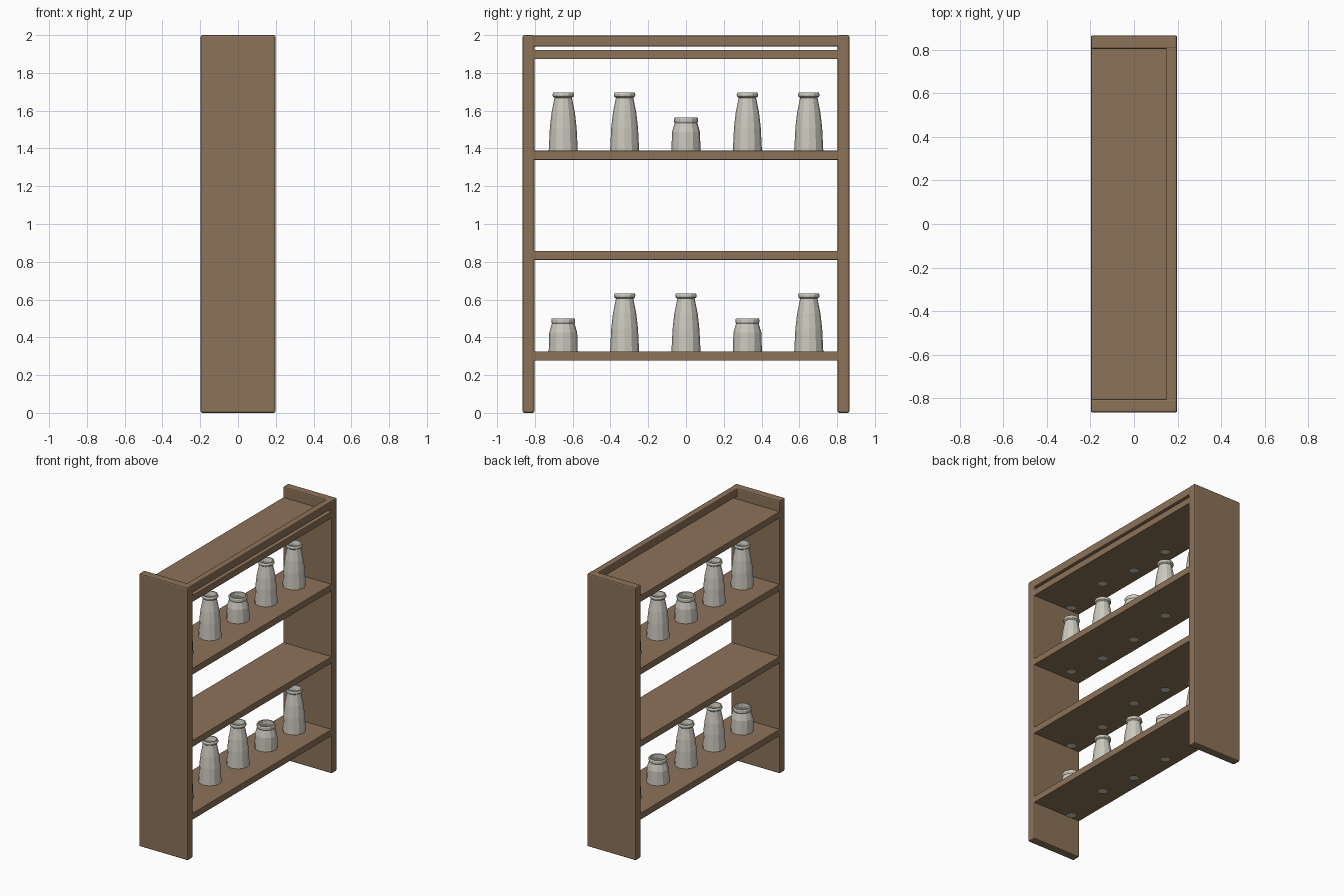
import bpy
import bmesh
import math

if "Cube" in bpy.data.objects:
    bpy.data.objects.remove(bpy.data.objects["Cube"], do_unlink=True)


def material(name, color):
    mat = bpy.data.materials.new(name)
    mat.use_nodes = True
    mat.diffuse_color = color
    mat.node_tree.nodes["Principled BSDF"].inputs["Base Color"].default_value = color
    return mat


wood = material("brown wood", (0.262, 0.170, 0.098, 1))
glass = material("pale grey glass", (0.60, 0.58, 0.51, 1))


def add_object(name, bm, mat):
    bmesh.ops.recalc_face_normals(bm, faces=bm.faces)
    mesh = bpy.data.meshes.new(name)
    bm.to_mesh(mesh)
    bm.free()
    mesh.materials.append(mat)
    obj = bpy.data.objects.new(name, mesh)
    bpy.context.collection.objects.link(obj)
    return obj


def board(name, low, high, bevel):
    """Box between two corners with rounded edges."""
    bm = bmesh.new()
    bmesh.ops.create_cube(bm, size=1)
    for v in bm.verts:
        v.co = [(a + b) / 2 + c * (b - a) for a, b, c in zip(low, high, v.co)]
    obj = add_object(name, bm, wood)
    mod = obj.modifiers.new("rounded edges", "BEVEL")
    mod.width = bevel
    mod.segments = 2
    return obj


SIDES = 12


def jar(name, profile, y, z):
    """Faceted open jar lathed from (radius, height) pairs."""
    bm = bmesh.new()
    rings = []
    for radius, height in profile:
        ring = []
        for i in range(SIDES):
            a = math.tau * i / SIDES
            ring.append(bm.verts.new((radius * math.cos(a), y + radius * math.sin(a), z + height)))
        rings.append(ring)
    for lower, upper in zip(rings, rings[1:]):
        for i in range(SIDES):
            j = (i + 1) % SIDES
            bm.faces.new((lower[i], lower[j], upper[j], upper[i]))
    bm.faces.new(rings[0])
    bm.faces.new(rings[-1])
    return add_object(name, bm, glass)


def disc(name, y, z):
    bm = bmesh.new()
    bmesh.ops.create_circle(bm, cap_ends=True, radius=0.036, segments=SIDES)
    bmesh.ops.translate(bm, verts=bm.verts, vec=(0, y, z))
    return add_object(name, bm, glass)


# Side panels
board("right_end_panel", (-0.198, -0.865, 0), (0.198, -0.803, 2), 0.009)
board("left_end_panel", (-0.198, 0.803, 0), (0.198, 0.865, 2), 0.009)

# Shelves run through the side panels
for i, top in enumerate((0.325, 0.858, 1.388, 1.921)):
    board(f"shelf_{i + 1}", (-0.196, -0.863, top - 0.048), (0.196, 0.863, top), 0.003)

# Rail along one long edge above the top shelf
board("top_rail", (0.148, -0.86, 1.94), (0.196, 0.86, 1.998), 0.006)

# Jars: outside from base to lip, then down the inside
TALL = [(0.077, 0), (0.071, 0.12), (0.062, 0.2), (0.046, 0.28), (0.055, 0.287),
        (0.057, 0.297), (0.053, 0.308), (0.045, 0.308), (0.039, 0.28),
        (0.056, 0.2), (0.068, 0.01)]
SHORT = [(0.077, 0), (0.074, 0.1), (0.06, 0.148), (0.063, 0.155), (0.063, 0.17),
         (0.059, 0.176), (0.052, 0.176), (0.052, 0.148), (0.067, 0.1), (0.069, 0.01)]

PITCH = 0.325
for row, z, kinds in (("lower", 0.325, "STTST"), ("upper", 1.388, "TTSTT")):
    for i, kind in enumerate(kinds):
        jar(f"{row}_jar_{i + 1}", TALL if kind == "T" else SHORT, (i - 2) * PITCH, z)

# Small discs hanging below each shelf at two alternating heights
for row, low, high, pattern in ((1, 0.182, 0.225, "LHLLH"), (2, 0.718, 0.758, "LLHLL"),
                                (3, 1.249, 1.29, "HLLHL"), (4, 1.782, 1.825, "LHLLH")):
    for i, level in enumerate(pattern):
        disc(f"under_shelf_disc_{row}_{i + 1}", (i - 2) * PITCH, high if level == "H" else low)
